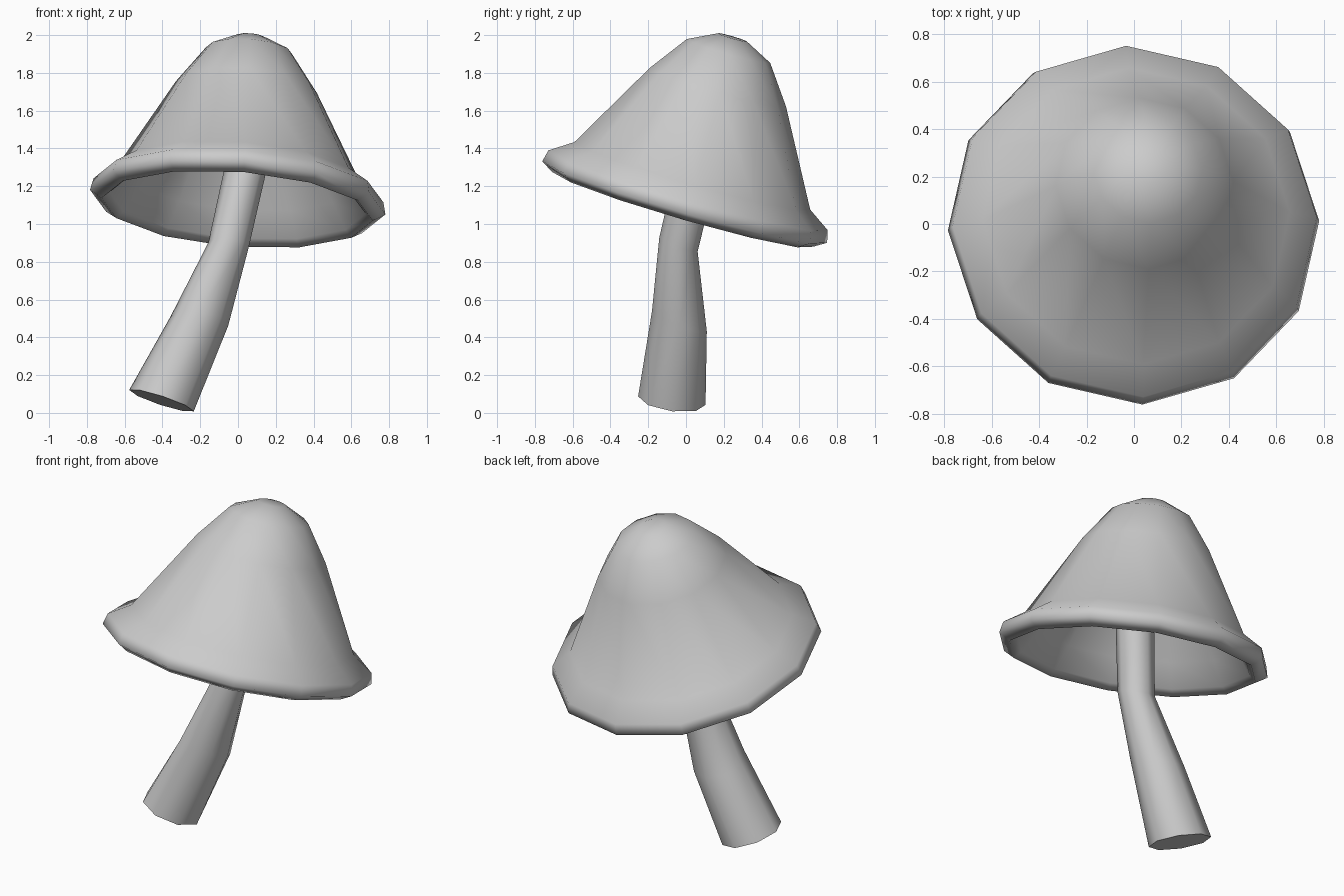
import bpy, bmesh, math
from mathutils import Vector

if "Cube" in bpy.data.objects:
    bpy.data.objects.remove(bpy.data.objects["Cube"])

grey = bpy.data.materials.new("mushroom grey")
grey.use_nodes = True
colour = (0.6, 0.6, 0.6, 1)
grey.diffuse_color = colour
grey.node_tree.nodes["Principled BSDF"].inputs["Base Color"].default_value = colour


def ring(bm, centre, normal, radius, sides, turn=0.0):
    """Add a loop of vertices around a centre, square to the normal."""
    n = Vector(normal).normalized()
    u = Vector((0, 1, 0)).cross(n).normalized()
    v = n.cross(u)
    angles = [turn + math.tau * i / sides for i in range(sides)]
    return [bm.verts.new(Vector(centre) + radius * (u * math.cos(a) + v * math.sin(a)))
            for a in angles]


def loft(name, loops, bm, sharp):
    """Skin the loops in order, close both ends and shade smooth."""
    for a, b in zip(loops, loops[1:]):
        for i in range(len(a)):
            j = (i + 1) % len(a)
            bm.faces.new((a[i], a[j], b[j], b[i]))
    bm.faces.new(loops[0])
    bm.faces.new(loops[-1])
    bmesh.ops.recalc_face_normals(bm, faces=bm.faces)
    mesh = bpy.data.meshes.new(name)
    bm.to_mesh(mesh)
    bm.free()
    mesh.materials.append(grey)
    obj = bpy.data.objects.new(name, mesh)
    bpy.context.collection.objects.link(obj)
    bpy.ops.object.select_all(action="DESELECT")
    obj.select_set(True)
    bpy.context.view_layer.objects.active = obj
    bpy.ops.object.shade_smooth_by_angle(angle=math.radians(sharp))
    return obj


# Cap: tilted bell with a flared, rounded lip and a hollow underside
axis = Vector((0.076, 0.29, 1)).normalized()
base = Vector((0, 0, 1.14))
cap_profile = [  # radius, height along the axis
    (0.08, 0.885), (0.23, 0.81), (0.375, 0.61), (0.65, 0.12), (0.77, 0.04),
    (0.785, -0.025), (0.72, -0.065), (0.68, -0.03), (0.59, 0.1),
    (0.33, 0.56), (0.19, 0.73), (0.06, 0.79)]
bm = bmesh.new()
cap_loops = [ring(bm, base + axis * h, axis, r, 12, math.radians(1.5))
             for r, h in cap_profile]
loft("mushroom_cap", cap_loops, bm, 80)

# Stem: bent, tapering tube reaching up inside the cap
stem_rings = [  # centre, direction, radius
    ((-0.405, -0.075, 0.065), (0.33, 0.14, 1), 0.18),
    ((-0.205, -0.035, 0.485), (0.15, 0.38, 1), 0.155),
    ((-0.05, -0.04, 0.89), (0.1, 0.36, 1), 0.108),
    ((0.035, 0.05, 1.27), (0.2, 0.3, 1), 0.11),
    ((0.1, 0.18, 1.75), (0.1, 0.3, 1), 0.11)]
bm = bmesh.new()
stem_loops = [ring(bm, c, d, r, 8) for c, d, r in stem_rings]
loft("stem", stem_loops, bm, 60)
